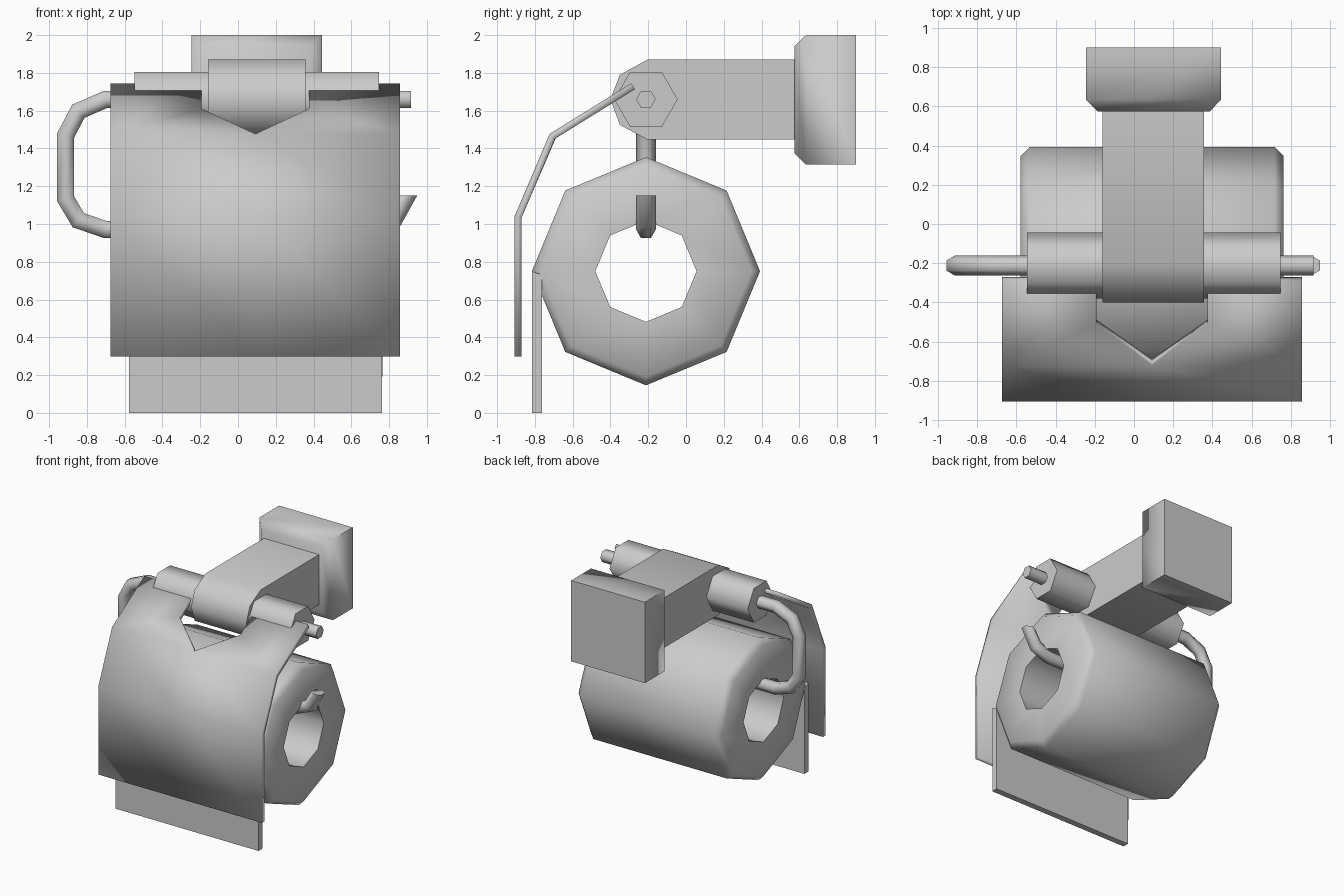
import bpy
from math import sin, cos, pi
from mathutils import Vector

if "Cube" in bpy.data.objects:
    bpy.data.objects.remove(bpy.data.objects["Cube"])

YC = -0.212   # shared y of hinge, rod and roll
XC = 0.095    # centre plane of the holder


def make(name, verts, faces):
    me = bpy.data.meshes.new(name)
    me.from_pydata([tuple(v) for v in verts], [], faces)
    ob = bpy.data.objects.new(name, me)
    bpy.context.collection.objects.link(ob)
    bpy.ops.object.select_all(action='DESELECT')
    ob.select_set(True)
    bpy.context.view_layer.objects.active = ob
    bpy.ops.object.mode_set(mode='EDIT')
    bpy.ops.mesh.select_all(action='SELECT')
    bpy.ops.mesh.normals_make_consistent(inside=False)
    bpy.ops.object.mode_set(mode='OBJECT')
    bpy.ops.object.shade_smooth_by_angle(angle=65 * pi / 180)
    return ob


def loft(name, rings, closed=False):
    """Skin a list of equal rings; cap the ends unless the loft is closed."""
    n, m = len(rings[0]), len(rings)
    verts = [v for ring in rings for v in ring]
    faces = []
    for i in range(m if closed else m - 1):
        j = (i + 1) % m
        for k in range(n):
            l = (k + 1) % n
            faces.append((i * n + k, i * n + l, j * n + l, j * n + k))
    if not closed:
        faces += [tuple(range(n)), tuple(range((m - 1) * n, m * n))]
    return make(name, verts, faces)


def along_x(name, profile, x0, x1):
    return loft(name, [[(x, y, z) for y, z in profile] for x in (x0, x1)])


# Wall mount with a bevelled front
def rect(y, d):
    x0, x1, z0, z1 = -0.245 + d, 0.445 - d, 1.315 + d, 2.0 - d
    return [(x0, y, z0), (x1, y, z0), (x1, y, z1), (x0, y, z1)]


loft("wall_mount", [rect(0.9, 0), rect(0.635, 0), rect(0.575, 0.058)])

# Arm with rounded nose
along_x("arm", [(0.6, 1.87), (-0.205, 1.87), (-0.35, 1.79), (-0.40, 1.66),
                (-0.35, 1.525), (-0.205, 1.447), (0.6, 1.447)], -0.16, 0.357)

# Six-sided hinge barrel
along_x("hinge_barrel", [(YC + 0.168 * cos(k * pi / 3), 1.66 + 0.168 * sin(k * pi / 3))
                         for k in range(6)], -0.547, 0.747)

# Paper roll: bevelled ring section revolved in eight steps
section = [(-0.578, 0.268), (-0.578, 0.558), (-0.532, 0.604),
           (0.718, 0.604), (0.764, 0.558), (0.764, 0.268)]
loft("paper_roll", [[(x, YC + r * cos(k * pi / 4), 0.75 + r * sin(k * pi / 4))
                     for x, r in section] for k in range(8)], closed=True)

# Loose sheet hanging from the roll
along_x("hanging_sheet", [(-0.815, 0), (-0.762, 0), (-0.762, 0.73), (-0.815, 0.75)],
        -0.576, 0.763)

# Bent six-sided rod, mitred at each corner
path = [Vector(p) for p in [(0.915, 1.66), (-0.70, 1.66), (-0.845, 1.597), (-0.912, 1.47),
                            (-0.912, 1.132), (-0.845, 1.02), (-0.70, 0.97),
                            (0.70, 0.97), (0.825, 1.02), (0.90, 1.15)]]
rings = []
for i, p in enumerate(path):
    a = (p - path[i - 1]).normalized() if i else (path[1] - p).normalized()
    b = (path[i + 1] - p).normalized() if i < len(path) - 1 else a
    t = (a + b).normalized()
    side = Vector((-t.y, t.x)) / t.dot(a)
    if i == len(path) - 1:
        side = Vector((-1.08, 0))      # tip is cut level
    rings.append([(p.x + side.x * 0.052 * sin(k * pi / 3), YC + 0.052 * cos(k * pi / 3),
                   p.y + side.y * 0.052 * sin(k * pi / 3)) for k in range(6)])
loft("rod", rings)

# Folded cover with a pointed notch round the arm
top, fold, knee, hem = (-0.29, 1.745), (-0.722, 1.477), (-0.907, 1.042), (-0.907, 0.298)
f = (1.745 - 1.61) / (1.745 - 1.477)
notch = (top[0] + f * (fold[0] - top[0]), 1.61)
verts = [(XC - 0.003, *q) for q in (fold, knee, hem)]
faces = []
for s in (-1, 1):
    o = len(verts)
    verts += [(XC - 0.003 + s * 0.766, *q) for q in (top, fold, knee, hem)]
    verts += [(XC - 0.003 + s * 0.284, *q) for q in (top, notch)]
    faces += [(o, o + 1, 0, o + 5, o + 4), (o + 1, o + 2, 1, 0), (o + 2, o + 3, 2, 1)]
faces = [q if k < 3 else q[::-1] for k, q in enumerate(faces)]
cover = make("cover", verts, faces)
me = cover.data
if sum(p.normal.y for p in me.polygons) > 0:
    me.flip_normals()
mod = cover.modifiers.new("thickness", 'SOLIDIFY')
mod.thickness, mod.offset, mod.use_even_offset = 0.037, -1, True
